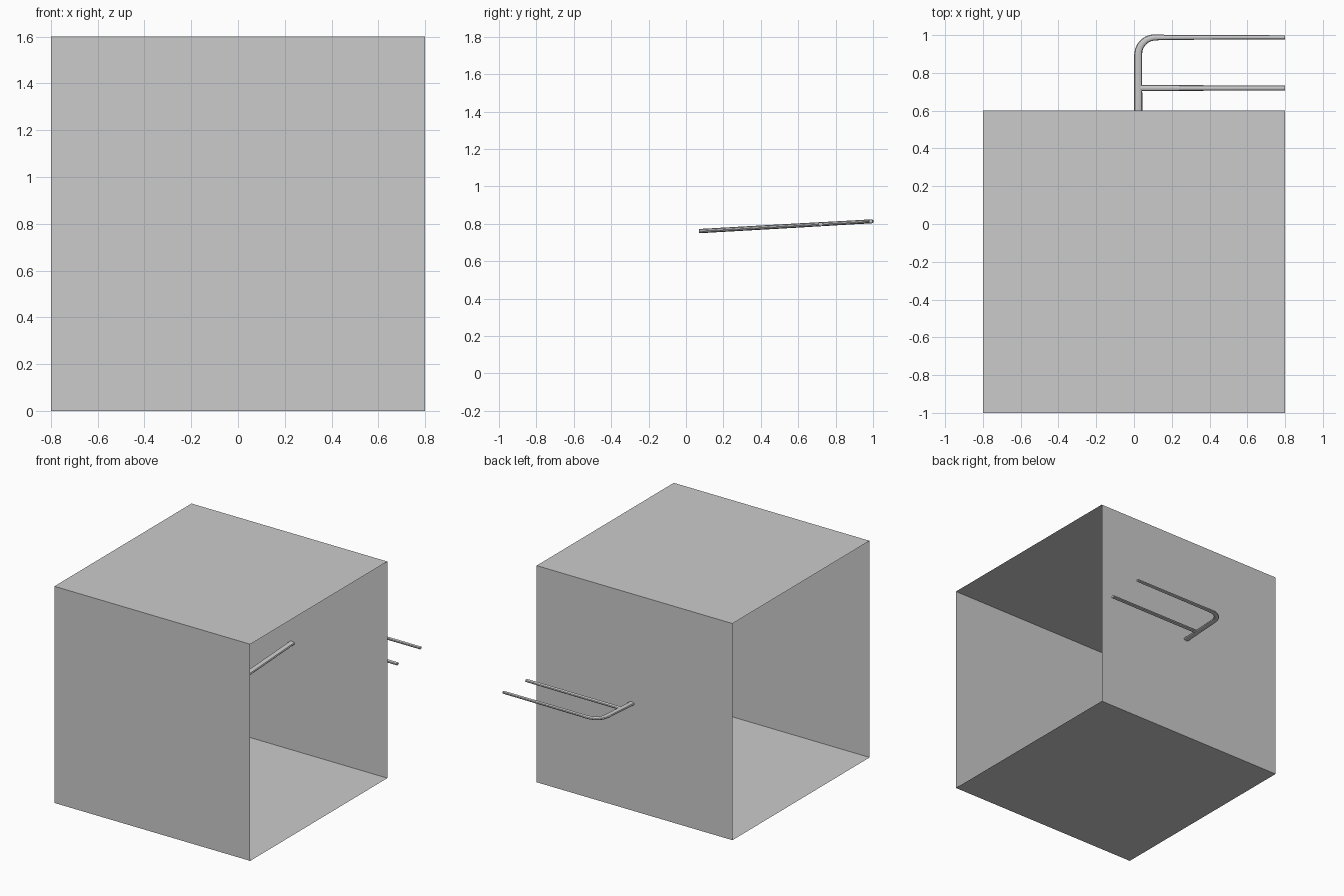
import bpy
import bmesh
from math import sin, cos, pi
from mathutils import Vector

if "Cube" in bpy.data.objects:
    bpy.data.objects.remove(bpy.data.objects["Cube"])


def finish(name, bm, smooth=False):
    me = bpy.data.meshes.new(name)
    bmesh.ops.recalc_face_normals(bm, faces=bm.faces)
    bm.to_mesh(me)
    bm.free()
    ob = bpy.data.objects.new(name, me)
    bpy.context.collection.objects.link(ob)
    if smooth:
        bpy.ops.object.select_all(action='DESELECT')
        bpy.context.view_layer.objects.active = ob
        ob.select_set(True)
        bpy.ops.object.shade_smooth_by_angle()
    return ob


def slope(y):
    # the whole fork lies in a plane rising gently towards the back
    return 0.757 + 0.0568 * y


def bar(name, path, sides=10):
    # path points: x, y, half width, half height
    bm = bmesh.new()
    rings = []
    pts = [Vector((x, y, slope(y))) for x, y, _, _ in path]
    for i, p in enumerate(pts):
        t = pts[min(i + 1, len(pts) - 1)] - pts[max(i - 1, 0)]
        t.normalize()
        side = Vector((t.y, -t.x, 0)).normalized()
        up = side.cross(t)
        w, h = path[i][2:]
        rings.append([bm.verts.new(p + side * w * cos(2 * pi * k / sides)
                                   + up * h * sin(2 * pi * k / sides))
                      for k in range(sides)])
    for a, b in zip(rings, rings[1:]):
        for k in range(sides):
            n = (k + 1) % sides
            bm.faces.new((a[k], a[n], b[n], b[k]))
    bm.faces.new(rings[0])
    bm.faces.new(rings[-1])
    return finish(name, bm, True)


# Thin-walled box, open at both x ends
bm = bmesh.new()
profile = [(-1, 0), (0.6, 0), (0.6, 1.6), (-1, 1.6)]
left, right = [[bm.verts.new((x, y, z)) for y, z in profile] for x in (-0.8, 0.8)]
for k in range(4):
    n = (k + 1) % 4
    bm.faces.new((left[k], left[n], right[n], right[k]))
finish("box_shell", bm)

# Stem through the back wall, bending into the outer prong
bend = [(0.112 - 0.09 * cos(a), 0.898 + 0.09 * sin(a), 0.021 - 0.005 * i / 6, 0.011)
        for i, a in enumerate(pi / 2 * j / 6 for j in range(7))]
bar("stem_and_outer_prong",
    [(0.022, 0.07, 0.022, 0.012), (0.022, 0.6, 0.022, 0.012)] + bend
    + [(0.18, 0.988, 0.013, 0.011), (0.8, 0.988, 0.011, 0.01)])

# Inner prong branching off the stem
bar("inner_prong", [(0.025, 0.72, 0.015, 0.011), (0.8, 0.72, 0.014, 0.01)])
